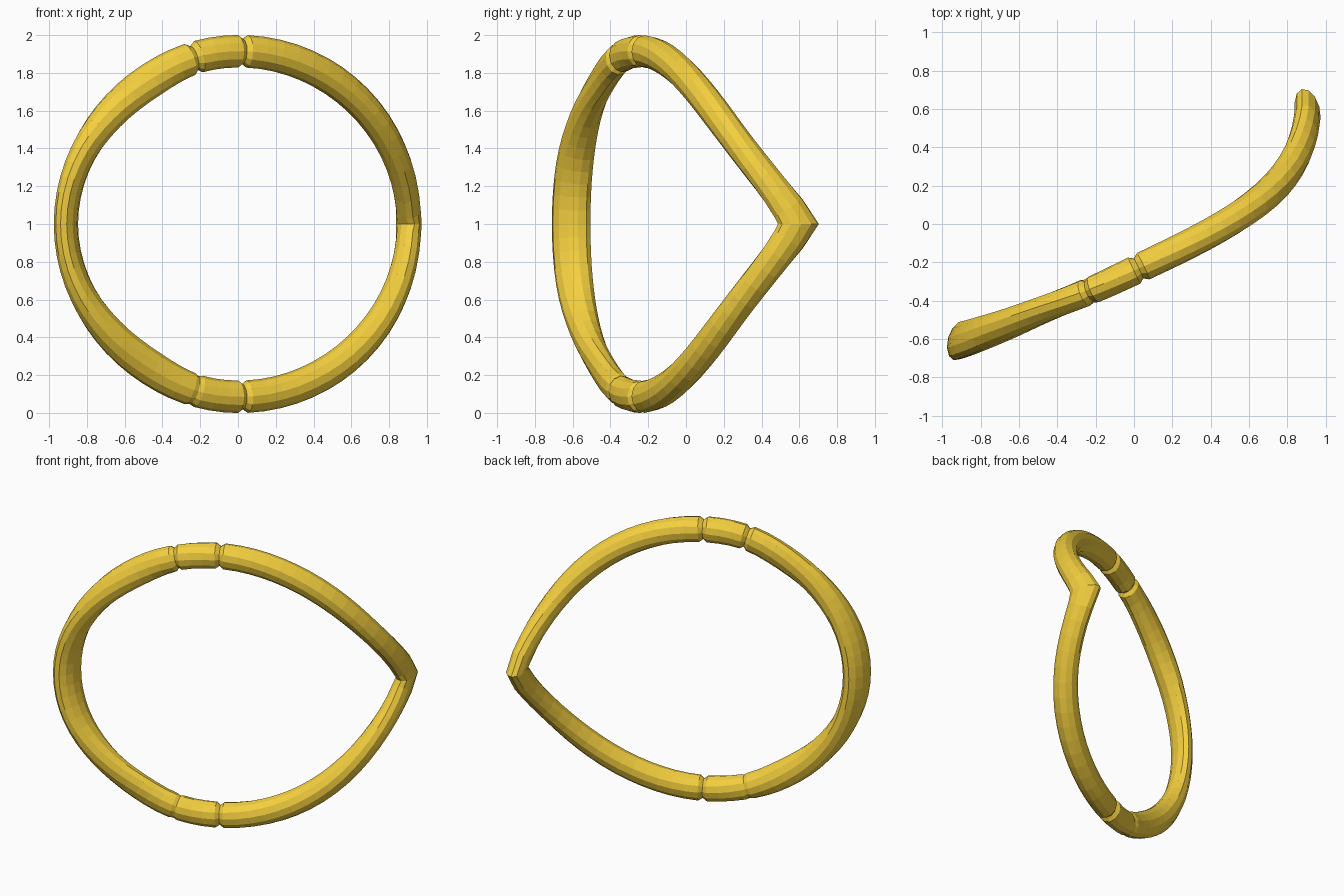
import bpy, bmesh, math
from mathutils import Vector

if "Cube" in bpy.data.objects:
    bpy.data.objects.remove(bpy.data.objects["Cube"])

SIDES = 12

# angle from the right-hand kink: depth y, radius of path, radial and transverse half-width
KEYS = [
    (0, .595, .905, .063, .112),
    (6, .535, .905, .065, .090),
    (26, .30, .908, .073, .080),
    (41, .15, .911, .080, .080),
    (61, -.02, .914, .085, .078),
    (87, -.22, .915, .086, .076),
    (104, -.345, .910, .086, .072),
    (122, -.445, .890, .093, .070),
    (140, -.53, .892, .085, .082),
    (160, -.59, .905, .067, .100),
    (180, -.608, .911, .060, .106),
]

mat = bpy.data.materials.new("gold")
mat.diffuse_color = (0.91, 0.63, 0.05, 1)
mat.use_nodes = True
mat.node_tree.nodes["Principled BSDF"].inputs["Base Color"].default_value = mat.diffuse_color


def sample(deg):
    """Smooth interpolation of the key table, mirrored top to bottom."""
    a = abs((deg + 180) % 360 - 180)
    i = max(k for k in range(len(KEYS) - 1) if KEYS[k][0] <= a)
    k0, k1 = KEYS[i], KEYS[i + 1]
    km, kn = KEYS[max(i - 1, 0)], KEYS[min(i + 2, len(KEYS) - 1)]
    h = k1[0] - k0[0]
    u = (a - k0[0]) / h
    out = []
    for c in range(1, 5):
        m0 = (k1[c] - km[c]) / (k1[0] - km[0]) * h
        m1 = (kn[c] - k0[c]) / (kn[0] - k0[0]) * h
        if i + 2 == len(KEYS):
            m1 = 0
        out.append((2*u**3 - 3*u*u + 1) * k0[c] + (u**3 - 2*u*u + u) * m0
                   + (3*u*u - 2*u**3) * k1[c] + (u**3 - u*u) * m1)
    return out


def point(deg):
    y, r, _, _ = sample(deg)
    t = math.radians(deg)
    return Vector((r * math.cos(t), y, 1 + r * math.sin(t)))


def ring(bm, deg, scale):
    """One cross-section, square to the path."""
    _, _, a, b = sample(deg)
    t = math.radians(deg)
    tan = (point(deg + .5) - point(deg - .5)).normalized()
    rad = Vector((math.cos(t), .28 * math.cos(t)**2, math.sin(t)))
    rad = (rad - tan * rad.dot(tan)).normalized()
    side = tan.cross(rad)
    verts = []
    for k in range(SIDES):
        w = 2 * math.pi * k / SIDES
        verts.append(bm.verts.new(point(deg) + scale * (
            rad * a * math.cos(w) + side * b * math.sin(w))))
    return verts


def tube(name, start, end, steps, neck_start, neck_end):
    """Tube between two angles, with both ends tapering into a groove."""
    bm = bmesh.new()
    stops = [(start - 1.5, neck_start)]
    stops += [(start + (end - start) * i / steps, 1) for i in range(steps + 1)]
    stops.append((end + 1.5, neck_end))
    rings = [ring(bm, d, s) for d, s in stops]
    for r0, r1 in zip(rings, rings[1:]):
        for k in range(SIDES):
            n = (k + 1) % SIDES
            bm.faces.new((r0[k], r0[n], r1[n], r1[k]))
    bm.faces.new(rings[0])
    bm.faces.new(rings[-1])
    bmesh.ops.recalc_face_normals(bm, faces=bm.faces[:])
    me = bpy.data.meshes.new(name)
    bm.to_mesh(me)
    bm.free()
    me.materials.append(mat)
    bpy.context.collection.objects.link(bpy.data.objects.new(name, me))


# pointed back half, rounded front half and the two short collars
tube("pointed_arc", -87, 87, 34, .76, .76)
tube("rounded_arc", 106.3, 253.7, 30, .76, .9)
tube("top_collar", 90, 103.3, 3, .76, .76)
tube("bottom_collar", 256.7, 270, 3, .9, .76)
